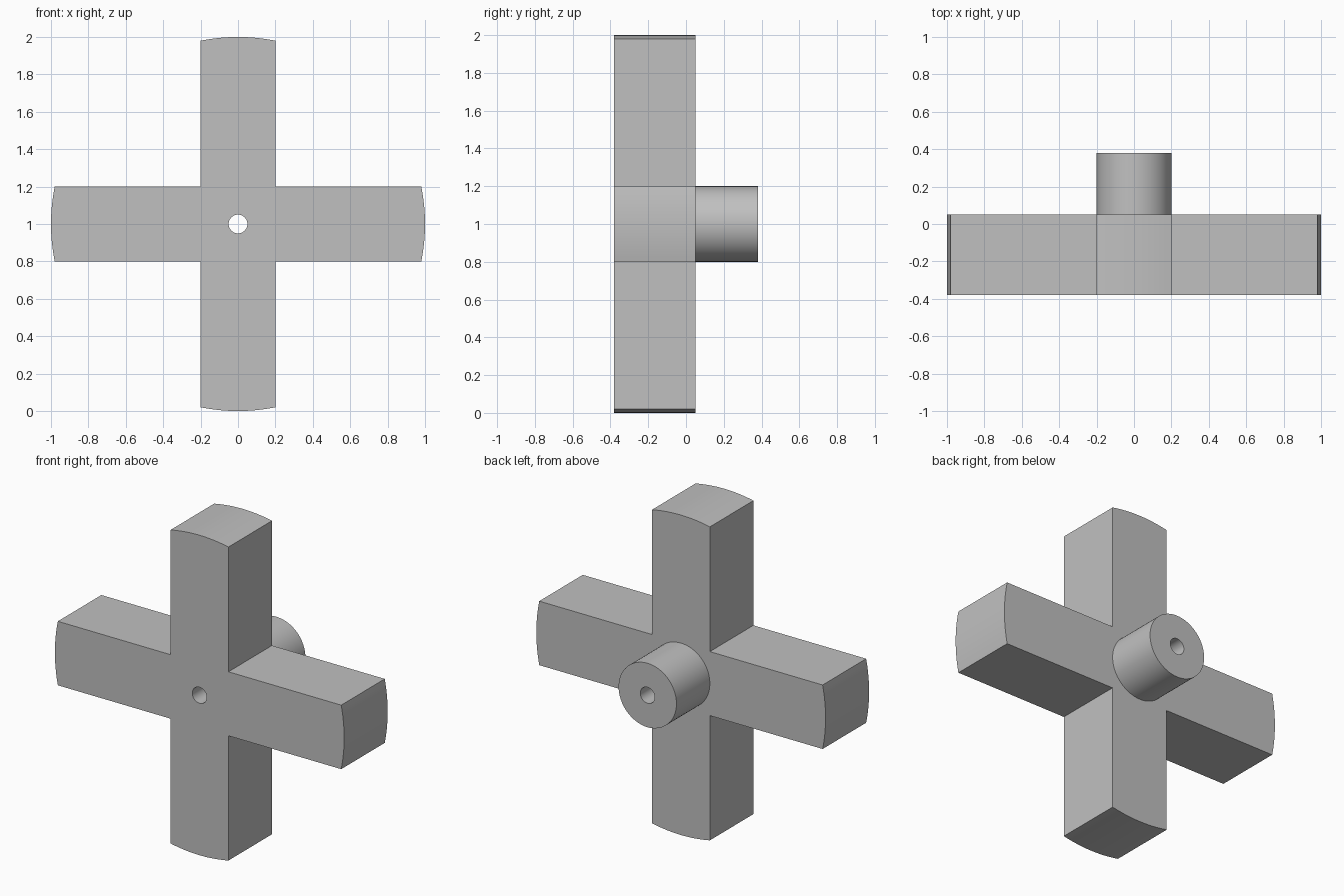
import bpy, bmesh
from math import sin, cos, asin, pi, radians
from mathutils import Matrix, Vector

HALF, REACH, BORE = 0.2, 1.0, 0.05       # arm half width, arm length, bore radius
FRONT, SHOULDER, BACK = -0.38, 0.05, 0.38
CENTRE = Vector((0, 0, 1))

if "Cube" in bpy.data.objects:
    bpy.data.objects.remove(bpy.data.objects["Cube"])

grey = bpy.data.materials.new("plain grey")
grey.use_nodes = True
grey.diffuse_color = (0.53, 0.53, 0.53, 1)
grey.node_tree.nodes["Principled BSDF"].inputs["Base Color"].default_value = grey.diffuse_color


def finish(name, bm):
    """Turn a bmesh into a grey object with sharp-edged smooth shading."""
    bmesh.ops.recalc_face_normals(bm, faces=bm.faces)
    mesh = bpy.data.meshes.new(name)
    bm.to_mesh(mesh)
    bm.free()
    mesh.materials.append(grey)
    obj = bpy.data.objects.new(name, mesh)
    bpy.context.collection.objects.link(obj)
    return obj


def shade(obj):
    bpy.ops.object.select_all(action="DESELECT")
    obj.select_set(True)
    bpy.context.view_layer.objects.active = obj
    bpy.ops.object.shade_smooth_by_angle(angle=radians(30))


def lathe(name, profile, closed=False):
    """Spin (radius, y) points about the y axis through the centre."""
    bm = bmesh.new()
    verts = [bm.verts.new(CENTRE + Vector((r, y, 0))) for r, y in profile]
    edges = [bm.edges.new(pair) for pair in zip(verts, verts[1:])]
    bmesh.ops.spin(bm, geom=verts + edges, cent=CENTRE, axis=(0, 1, 0),
                   angle=2 * pi, steps=64, use_merge=True)
    bmesh.ops.remove_doubles(bm, verts=bm.verts, dist=1e-5)
    if closed:
        bmesh.ops.holes_fill(bm, edges=bm.edges)
    return finish(name, bm)


# Cross outline: each arm has an arc-shaped tip and shares its inner corner
bm = bmesh.new()
outline = []
tip = asin(HALF / REACH)
for quarter in range(4):
    turn = Matrix.Rotation(quarter * pi / 2, 3, "Y")
    arm = [Vector((REACH * sin(a), FRONT, REACH * cos(a)))
           for a in (tip * (i / 6 - 1) for i in range(13))]
    arm.append(Vector((HALF, FRONT, HALF)))
    outline += [bm.verts.new(turn @ p + CENTRE) for p in arm]
face = bm.faces.new(outline)
swept = bmesh.ops.extrude_face_region(bm, geom=[face], use_keep_orig=True)["geom"]
bmesh.ops.translate(bm, vec=(0, SHOULDER - FRONT, 0),
                    verts=[v for v in swept if isinstance(v, bmesh.types.BMVert)])
cross = finish("cross_body", bm)

# Bore through the cross
cutter = lathe("bore_cutter", [(BORE, FRONT - 0.1), (BORE, SHOULDER + 0.1)], closed=True)
cutter.hide_render = True
cut = cross.modifiers.new("bore", "BOOLEAN")
cut.operation, cut.solver, cut.object = "DIFFERENCE", "EXACT", cutter
bpy.context.view_layer.objects.active = cross
bpy.ops.object.modifier_apply(modifier=cut.name)
bpy.data.objects.remove(cutter)
shade(cross)

# Hollow round hub on the back
shade(lathe("rear_hub", [(HALF, SHOULDER), (HALF, BACK), (BORE, BACK), (BORE, SHOULDER)]))
